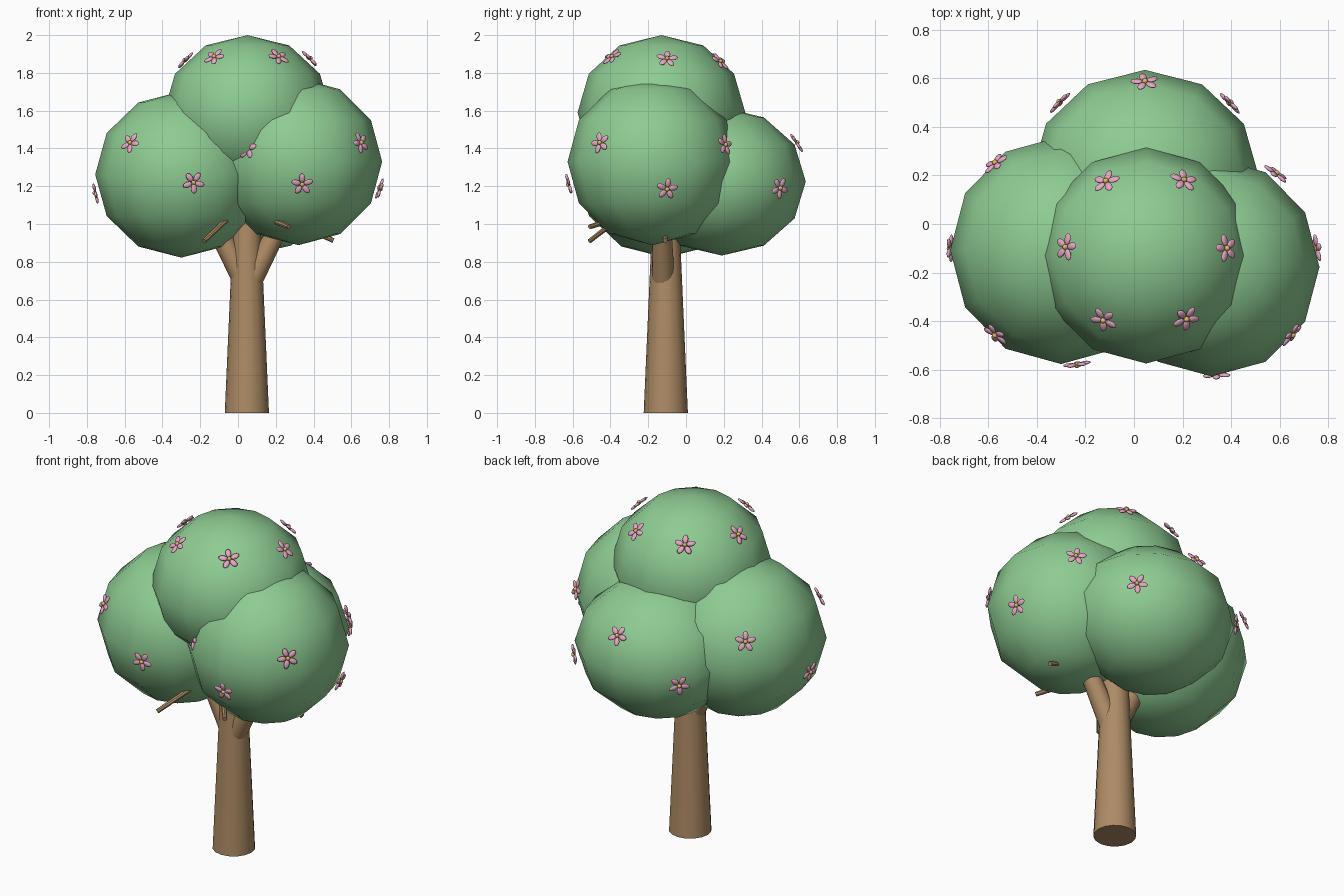
import bpy, bmesh, math, random
from mathutils import Vector, Matrix

if "Cube" in bpy.data.objects:
    bpy.data.objects.remove(bpy.data.objects["Cube"])

random.seed(4)


def material(name, rgb):
    m = bpy.data.materials.new(name)
    m.diffuse_color = (*rgb, 1)
    m.use_nodes = True
    m.node_tree.nodes["Principled BSDF"].inputs["Base Color"].default_value = m.diffuse_color
    return m


GREEN = material("leaf_green", (0.27, 0.60, 0.29))
BROWN = material("bark_brown", (0.42, 0.26, 0.13))
PINK = material("petal_pink", (0.80, 0.38, 0.54))
YELLOW = material("pollen_yellow", (0.75, 0.52, 0.12))


def finish(name, bm, mat, smooth_all=True):
    mesh = bpy.data.meshes.new(name)
    for f in bm.faces:
        f.smooth = smooth_all or len(f.verts) == 4
    bm.to_mesh(mesh)
    bm.free()
    mesh.materials.append(mat)
    ob = bpy.data.objects.new(name, mesh)
    bpy.context.collection.objects.link(ob)
    return ob


def blob(name, centre, radii):
    bm = bmesh.new()
    mat = Matrix.Translation(centre) @ Matrix.Diagonal((*radii, 1))
    bmesh.ops.create_uvsphere(bm, u_segments=12, v_segments=6, radius=1, matrix=mat)
    finish(name, bm, GREEN)


def limb(name, start, end, r1, r2, sides=16):
    a, b = Vector(start), Vector(end)
    d = b - a
    bm = bmesh.new()
    mat = Matrix.Translation((a + b) / 2) @ d.to_track_quat('Z', 'Y').to_matrix().to_4x4()
    bmesh.ops.create_cone(bm, cap_ends=True, segments=sides, radius1=r1, radius2=r2,
                          depth=d.length, matrix=mat)
    ob = finish(name, bm, BROWN)
    bpy.ops.object.select_all(action='DESELECT')
    ob.select_set(True)
    bpy.context.view_layer.objects.active = ob
    bpy.ops.object.shade_smooth_by_angle(angle=math.radians(40))


# Trunk, two main branches and three twigs poking out of the canopy
limb("trunk", (0.047, -0.107, 0), (0.047, -0.107, 1.2), 0.117, 0.064)
limb("left_branch", (0.035, -0.11, 0.70), (-0.16, -0.11, 1.07), 0.062, 0.05)
limb("right_branch", (0.07, -0.12, 0.70), (0.26, -0.13, 1.07), 0.06, 0.048)
limb("left_twig", (0.0, -0.29, 1.08), (-0.18, -0.51, 0.91), 0.016, 0.013, 8)
limb("front_twig", (0.08, -0.27, 1.06), (0.27, -0.51, 0.985), 0.016, 0.013, 8)
limb("right_twig", (0.30, -0.11, 1.01), (0.505, -0.11, 0.912), 0.016, 0.013, 8)

# Canopy lobes: centre, radii, and the flowers sitting on each
lobes = {
    "top": ((0.05, -0.13, 1.59), (0.443, 0.444, 0.41),
            [(-0.115, 0.175, 1.86), (0.205, 0.18, 1.86), (-0.28, -0.095, 1.865),
             (0.38, -0.10, 1.875), (-0.125, -0.395, 1.885), (0.215, -0.39, 1.885)]),
    "left": ((-0.30, -0.108, 1.262), (0.456, 0.468, 0.44),
             [(-0.57, -0.455, 1.43), (-0.235, -0.577, 1.22),
              (-0.755, -0.10, 1.165), (-0.57, 0.25, 1.43)]),
    "right": ((0.32, -0.177, 1.33), (0.443, 0.45, 0.442),
              [(0.65, -0.455, 1.43), (0.34, -0.62, 1.21), (0.75, -0.10, 1.185),
               (0.585, 0.207, 1.42), (0.05, -0.50, 1.40)]),
    "back": ((0.045, 0.19, 1.225), (0.47, 0.444, 0.392),
             [(0.045, 0.585, 1.43), (-0.305, 0.50, 1.19), (0.395, 0.497, 1.19)]),
}

petals, pollen = bmesh.new(), bmesh.new()
for name, (centre, radii, flowers) in lobes.items():
    blob(name + "_foliage", centre, radii)
    for p in flowers:
        # Flower frame: z along the lobe's outward normal
        n = Vector((p[i] - centre[i]) / radii[i] ** 2 for i in range(3)).normalized()
        frame = (Matrix.Translation(p) @ n.to_track_quat('Z', 'Y').to_matrix().to_4x4()
                 @ Matrix.Rotation(random.uniform(0, 1.25), 4, 'Z'))
        for k in range(5):
            m = (frame @ Matrix.Rotation(k * math.tau / 5, 4, 'Z')
                 @ Matrix.Translation((0.034, 0, 0)) @ Matrix.Diagonal((0.026, 0.016, 0.008, 1)))
            bmesh.ops.create_uvsphere(petals, u_segments=10, v_segments=6, radius=1, matrix=m)
        m = frame @ Matrix.Translation((0, 0, 0.004))
        bmesh.ops.create_uvsphere(pollen, u_segments=10, v_segments=6, radius=0.012, matrix=m)
finish("flower_petals", petals, PINK)
finish("flower_centres", pollen, YELLOW)
